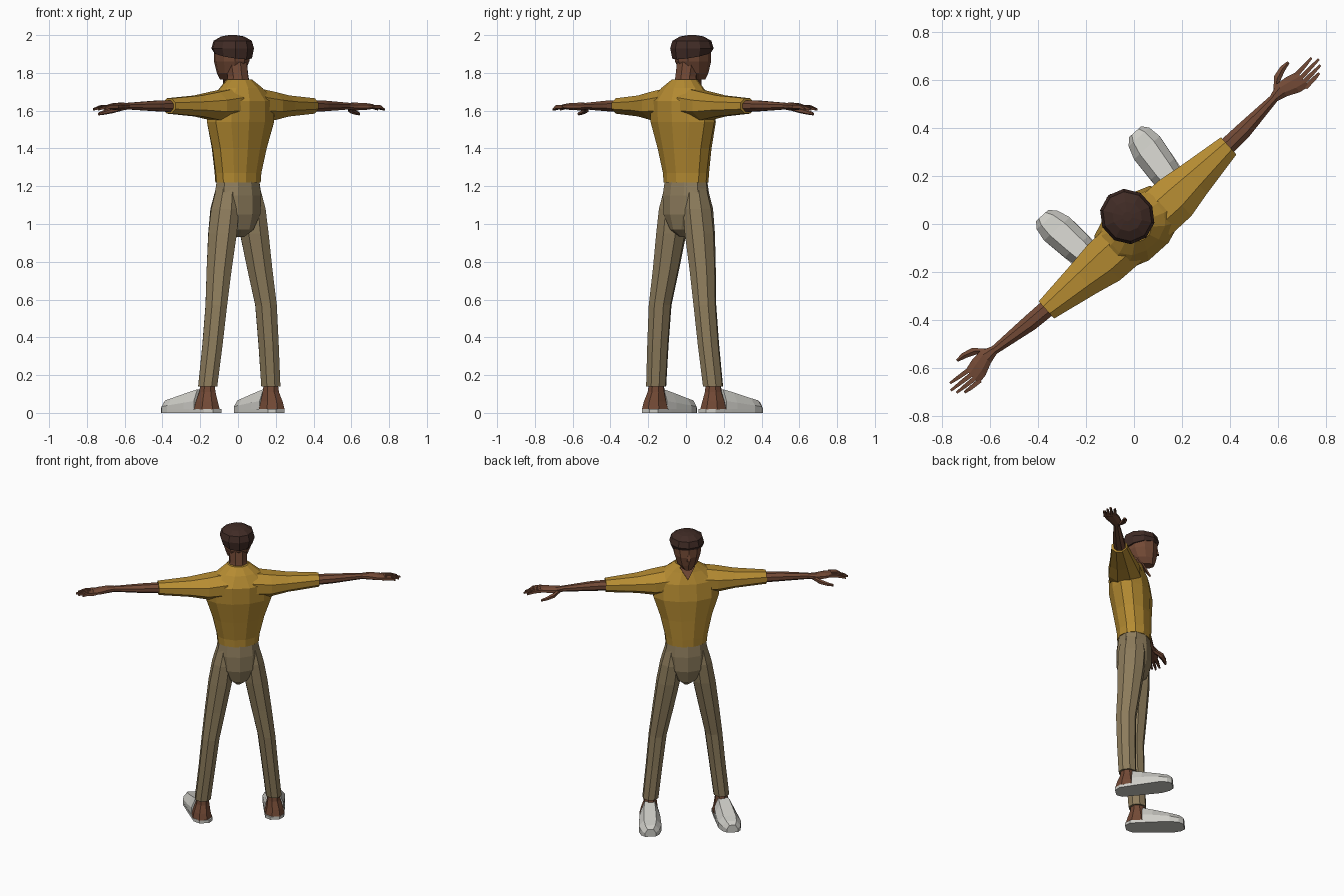
import bpy, bmesh, math
from mathutils import Vector

TURN = math.radians(42)  # the figure's facing direction


def material(name, r, g, b):
    def lin(c):
        c /= 255
        return c / 12.92 if c < 0.04 else ((c + 0.055) / 1.055) ** 2.4
    m = bpy.data.materials.new(name)
    m.diffuse_color = (lin(r), lin(g), lin(b), 1)
    return m


SKIN = material("brown_skin", 114, 73, 53)
HAIR = material("dark_hair", 64, 43, 37)
SHIRT = material("mustard_shirt", 182, 140, 50)
PANTS = material("khaki_trousers", 141, 124, 92)
SHOE = material("white_shoe", 206, 205, 199)


def ring(axis, c, ra, rb, n):
    """Ellipse of n points around c, perpendicular to axis."""
    pts = []
    for i in range(n):
        t = 2 * math.pi * (i + 0.5) / n
        a, b = ra * math.cos(t), rb * math.sin(t)
        off = (a, b, 0) if axis == "z" else (0, a, b)
        pts.append(Vector(c) + Vector(off))
    return pts


def loft(name, mat, rings, mirror=False):
    """Skin a list of equal-length rings, close the ends, turn into place."""
    bm = bmesh.new()
    rows = [[bm.verts.new(p) for p in r] for r in rings]
    n = len(rows[0])
    for lo, hi in zip(rows, rows[1:]):
        for i in range(n):
            j = (i + 1) % n
            bm.faces.new((lo[i], lo[j], hi[j], hi[i]))
    bm.faces.new(rows[0][::-1])
    bm.faces.new(rows[-1])
    bmesh.ops.recalc_face_normals(bm, faces=bm.faces)
    me = bpy.data.meshes.new(name)
    bm.to_mesh(me)
    bm.free()
    me.materials.append(mat)
    ob = bpy.data.objects.new(name, me)
    bpy.context.collection.objects.link(ob)
    ob.rotation_euler.z = TURN
    if mirror:
        ob.modifiers.new("mirror", "MIRROR").use_clip = False
    return ob


def column(name, mat, rows, n, mirror=False):
    """Rows of x, y, z, half width, half depth stacked upward."""
    return loft(name, mat, [ring("z", r[:3], r[3], r[4], n) for r in rows], mirror)


def limb(name, mat, rows, n):
    """Rows of x, y, z, half depth, half height running sideways, mirrored."""
    return loft(name, mat, [ring("x", r[:3], r[3], r[4], n) for r in rows], True)


# Shirt body and sleeves
column("shirt_body", SHIRT, [
    (0, 0, 1.22, .133, .106), (0, 0, 1.27, .138, .108), (0, -.01, 1.40, .168, .12),
    (0, -.02, 1.54, .215, .135), (0, -.03, 1.65, .215, .128),
    (0, -.025, 1.72, .13, .095), (0, -.01, 1.765, .068, .068)], 12)
limb("sleeve", SHIRT, [
    (.08, -.035, 1.635, .11, .09), (.20, -.035, 1.625, .108, .08),
    (.31, -.03, 1.625, .086, .06), (.51, -.022, 1.625, .052, .044)], 8)

# Open collar showing the chest
collar = [Vector(p) for p in ((-.05, .055, 1.76), (.05, .055, 1.76), (0, .1, 1.685))]
loft("open_collar", SKIN, [collar, [p + Vector((0, .009, .004)) for p in collar]])

# Trousers
column("trouser_seat", PANTS, [
    (0, 0, .93, .02, .04), (0, 0, .97, .075, .09), (0, 0, 1.05, .13, .113),
    (0, 0, 1.15, .142, .113), (0, 0, 1.225, .13, .103)], 10)
column("trouser_leg", PANTS, [
    (.225, -.01, .14, .052, .058), (.20, -.02, .36, .054, .062),
    (.177, -.025, .57, .058, .066), (.145, -.012, .76, .068, .076),
    (.113, -.003, .95, .076, .088), (.095, 0, 1.08, .07, .09),
    (.075, 0, 1.20, .055, .07)], 8, True)

# Neck and head
column("neck", SKIN, [
    (0, -.005, 1.70, .075, .07), (0, .0, 1.78, .058, .06), (0, .02, 1.88, .06, .065)], 8)
column("head", SKIN, [
    (0, .078, 1.765, .034, .052), (0, .06, 1.80, .066, .08),
    (0, .05, 1.86, .087, .102), (0, .045, 1.93, .094, .104)], 10)
column("nose", SKIN, [
    (0, .14, 1.84, .016, .026), (0, .14, 1.855, .013, .022), (0, .14, 1.90, .007, .008)], 4)

# Hair cap, its lower edge dropping toward the nape
cap = [ring("z", (0, .042, z), a, b, 10) for z, a, b in (
    (1.885, .098, .109), (1.93, .112, .118), (1.97, .1, .106), (1.993, .06, .064),
    (2.0, .02, .02))]
for p in cap[0]:
    p.z += .2 * p.y
loft("hair", HAIR, cap)

# Forearms, palms, fingers and thumbs
limb("forearm", SKIN, [
    (.48, -.02, 1.624, .04, .034), (.60, -.016, 1.625, .037, .03),
    (.80, 0, 1.624, .018, .018)], 8)
limb("palm", SKIN, [
    (.78, 0, 1.624, .019, .018), (.83, .002, 1.622, .036, .022),
    (.88, -.012, 1.622, .046, .02), (.925, -.022, 1.622, .043, .014)], 8)
for label, y0, y1, tip in (("index", .008, .020, 1.012), ("middle", -.014, -.005, 1.03),
                           ("ring", -.035, -.028, 1.018), ("little", -.055, -.049, .993)):
    limb(label + "_finger", SKIN, [
        (.91, y0, 1.622, .014, .013), (.965, (y0 + y1) / 2, 1.62, .012, .012),
        (tip, y1, 1.607, .007, .007)], 4)
limb("thumb", SKIN, [
    (.80, .008, 1.618, .016, .014), (.845, .05, 1.604, .02, .017),
    (.89, .066, 1.592, .015, .013), (.928, .07, 1.583, .007, .008)], 6)


# Feet: heels, soles and shoe fronts share one slightly splayed centre line
def centre(y):
    return .232 + .1 * y


column("heel", SKIN, [
    (centre(-.01), -.008, .018, .066, .082), (centre(-.01), -.008, .06, .056, .07),
    (.226, -.008, .11, .044, .05), (.225, -.01, .17, .036, .04)], 8, True)

outline = [(-.085, .03), (-.05, .06), (.05, .066), (.2, .072), (.255, .058), (.282, .034)]
edge = [(centre(y) + w, y) for y, w in outline] + [(centre(y) - w, y) for y, w in outline[::-1]]
loft("shoe_sole", SHOE, [[Vector((x, y, z)) for x, y in edge] for z in (0, .02)], True)

sections = []
for y, w, h in ((.025, .058, .125), (.09, .066, .108), (.2, .072, .078),
                (.255, .058, .066), (.282, .034, .05)):
    profile = ((-1, .015), (-1, .5 * h), (-.55, h), (.55, h), (1, .5 * h), (1, .015))
    sections.append([Vector((centre(y) + k * w, y, z)) for k, z in profile])
loft("shoe_front", SHOE, sections, True)
